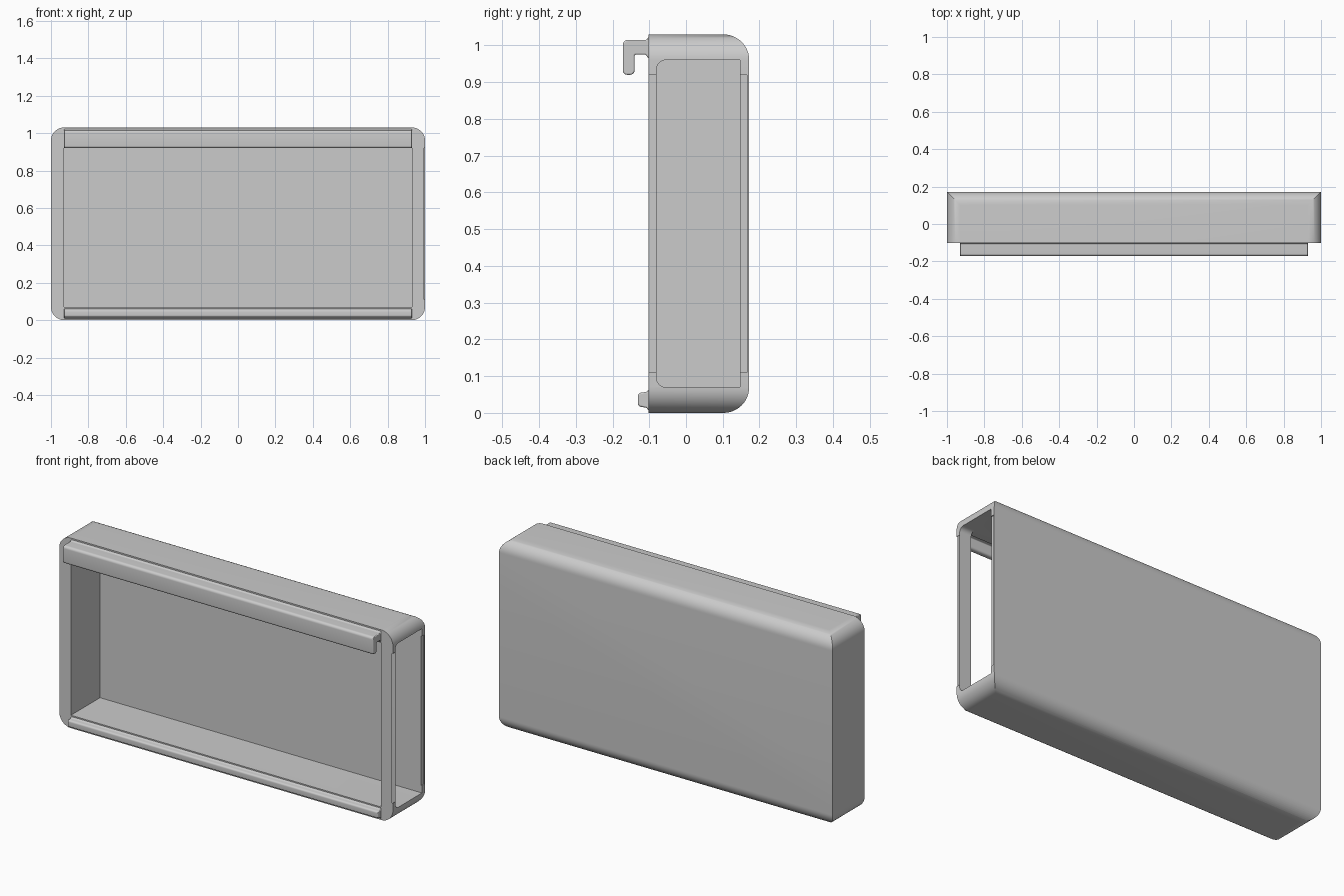
import bpy, bmesh, math
from mathutils import Vector

if "Cube" in bpy.data.objects:
    bpy.data.objects.remove(bpy.data.objects["Cube"])


def rounded(corners, seg=12):
    """Turn (u, v, radius) corners into an outline with filleted corners."""
    out = []
    n = len(corners)
    for i, (u, v, r) in enumerate(corners):
        p = Vector((u, v))
        if r == 0:
            out.append(p)
            continue
        a = (Vector(corners[i - 1][:2]) - p).normalized()
        b = (Vector(corners[(i + 1) % n][:2]) - p).normalized()
        half = a.angle(b) / 2
        c = p + (a + b).normalized() * (r / math.sin(half))
        start = p + a * (r / math.tan(half)) - c
        end = p + b * (r / math.tan(half)) - c
        total = math.atan2(start.x * end.y - start.y * end.x, start.dot(end))
        for k in range(seg + 1):
            t = total * k / seg
            s, co = math.sin(t), math.cos(t)
            out.append(c + Vector((start.x * co - start.y * s, start.x * s + start.y * co)))
    return out


def prism(name, outline, axis, lo, hi):
    """Extrude an outline along x (outline is y,z) or y (outline is x,z)."""
    bm = bmesh.new()
    place = (lambda p, d: (d, p[0], p[1])) if axis == 'x' else (lambda p, d: (p[0], d, p[1]))
    rings = [[bm.verts.new(place(p, d)) for p in outline] for d in (lo, hi)]
    bm.faces.new(rings[0])
    bm.faces.new(rings[1])
    for i in range(len(outline)):
        j = (i + 1) % len(outline)
        bm.faces.new((rings[0][i], rings[0][j], rings[1][j], rings[1][i]))
    bmesh.ops.recalc_face_normals(bm, faces=bm.faces)
    mesh = bpy.data.meshes.new(name)
    bm.to_mesh(mesh)
    bm.free()
    ob = bpy.data.objects.new(name, mesh)
    bpy.context.collection.objects.link(ob)
    return ob


def rect(u0, u1, v0, v1, r=(0, 0, 0, 0), seg=12):
    return rounded([(u0, v0, r[0]), (u1, v0, r[1]), (u1, v1, r[2]), (u0, v1, r[3])], seg)


def select(ob):
    bpy.ops.object.select_all(action='DESELECT')
    ob.select_set(True)
    bpy.context.view_layer.objects.active = ob


def boolean(ob, cutter, operation):
    cutter.hide_render = True
    mod = ob.modifiers.new("cut", 'BOOLEAN')
    mod.operation, mod.object, mod.solver = operation, cutter, 'EXACT'
    select(ob)
    bpy.ops.object.modifier_apply(modifier=mod.name)
    bpy.data.objects.remove(cutter)


H, R = 1.03, 0.07

# Shell: rounded back edges meeting rounded front-view corners in a mitre
shell = prism("case_shell", rect(-0.102, 0.172, 0, H, (0, R, R, 0)), 'x', -1, 1)
boolean(shell, prism("corner_cutter", rect(-1, 1, 0, H, (R, R, R, R)), 'y', -0.3, 0.3), 'INTERSECT')

# Front opening and inner cavity
boolean(shell, prism("front_cutter", rect(-0.93, 0.93, 0.07, 0.96), 'y', -0.3, 0.147), 'DIFFERENCE')

# Open right end
boolean(shell, prism("end_cutter", rect(-0.08, 0.147, 0.07, 0.96, (0.025, 0, 0, 0.025)), 'x', 0.5, 1.2), 'DIFFERENCE')

# Shallow recesses on the edges either side of the open end
for y0, y1 in ((-0.2, -0.08), (0.14, 0.166)):
    boolean(shell, prism("recess_cutter", rect(y0, y1, 0.11, 0.92), 'x', 0.995, 1.2), 'DIFFERENCE')

# Hanging hook along the top, flared where it meets the frame
hook = prism("top_hook", rounded([
    (-0.100, 1.025, 0), (-0.108, 1.015, 0.006), (-0.172, 1.015, 0.014),
    (-0.172, 0.920, 0.012), (-0.140, 0.920, 0.012), (-0.140, 0.975, 0.004),
    (-0.110, 0.975, 0.006), (-0.100, 0.962, 0)], 6), 'x', -0.93, 0.93)

# Locating ridge along the bottom
ridge = prism("bottom_ridge", rounded([
    (-0.100, 0.066, 0), (-0.108, 0.057, 0.006), (-0.131, 0.054, 0.010),
    (-0.131, 0.018, 0.010), (-0.108, 0.014, 0.006), (-0.100, 0.005, 0)], 6), 'x', -0.93, 0.93)

# Soften the ends of the two rails
for rail in (hook, ridge):
    mod = rail.modifiers.new("soft_ends", 'BEVEL')
    mod.width, mod.segments = 0.004, 2
    mod.limit_method, mod.angle_limit = 'ANGLE', math.radians(70)

for ob in (shell, hook, ridge):
    select(ob)
    bpy.ops.object.shade_smooth_by_angle(angle=math.radians(30))
